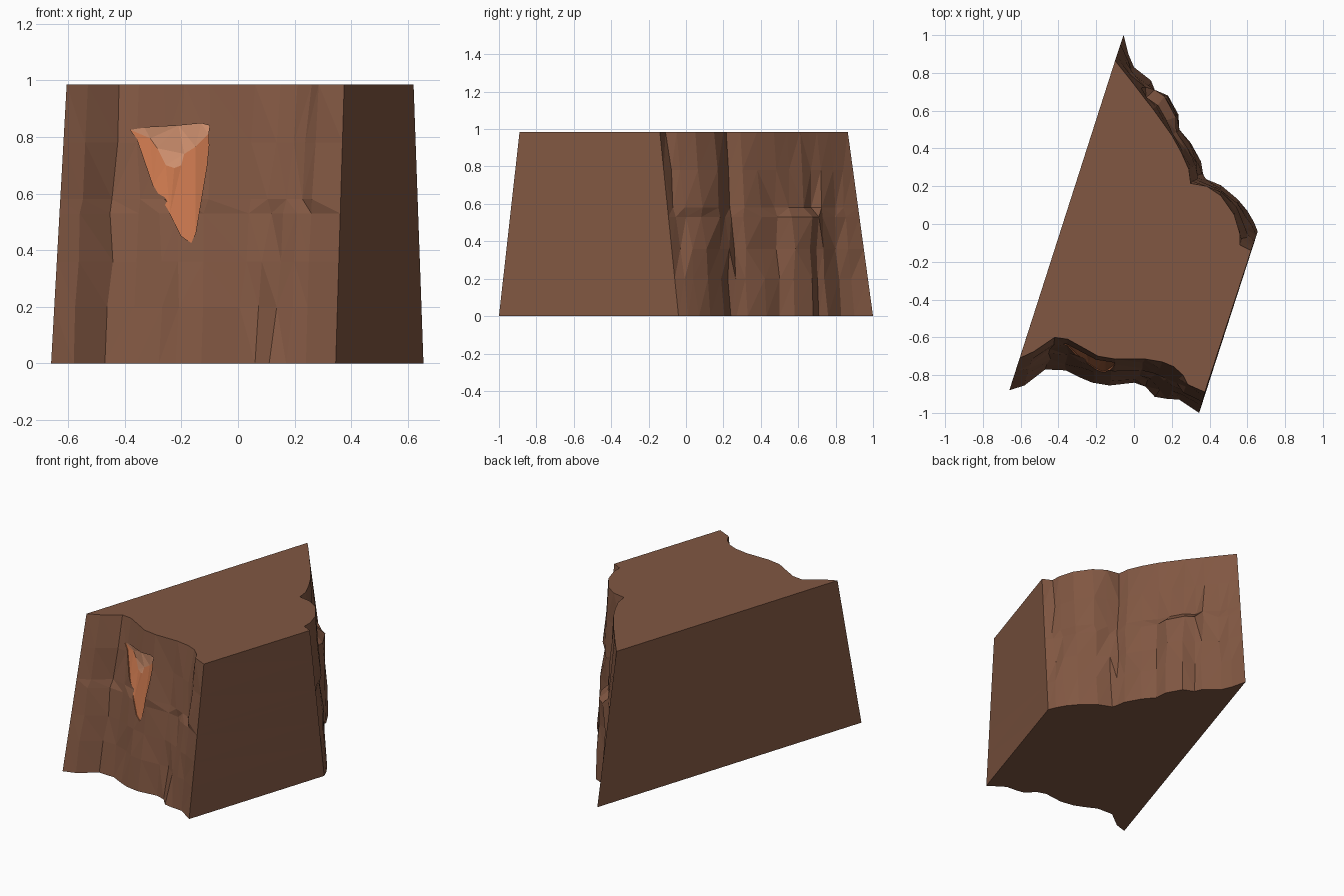
import bpy, bmesh, random
from mathutils import Vector
from mathutils.bvhtree import BVHTree

if "Cube" in bpy.data.objects:
    bpy.data.objects.remove(bpy.data.objects["Cube"])

random.seed(4)
H = 0.985


def material(name, rgb):
    m = bpy.data.materials.new(name)
    lin = [((c / 255 + 0.055) / 1.055) ** 2.4 for c in rgb]
    m.diffuse_color = (*lin, 1)
    m.use_nodes = True
    m.node_tree.nodes["Principled BSDF"].inputs["Base Color"].default_value = m.diffuse_color
    return m


MATS = [material("brown bark", (129, 87, 66)),
        material("orange wood", (198, 117, 76)),
        material("pale wood", (222, 155, 119))]


def make_object(name, bm):
    me = bpy.data.meshes.new(name)
    bm.to_mesh(me)
    for m in MATS:
        me.materials.append(m)
    ob = bpy.data.objects.new(name, me)
    bpy.context.collection.objects.link(ob)
    return ob


# Bark columns: bottom x, y then top x, y
FRONT = [(-.66, -.88, -.605, -.71), (-.58, -.855, -.53, -.675), (-.47, -.77, -.42, -.60),
         (-.36, -.775, -.35, -.61), (-.28, -.815, -.26, -.66), (-.22, -.84, -.19, -.70),
         (-.13, -.855, -.10, -.715), (0, -.84, .06, -.715), (.06, -.86, .15, -.73),
         (.11, -.915, .21, -.755), (.17, -.925, .26, -.80), (.24, -.93, .285, -.85),
         (.345, -1.0, .375, -.89)]
BACK = [(.655, -.04, .62, -.14), (.635, .01, .56, -.11), (.60, .07, .56, -.05),
        (.55, .13, .53, .05), (.46, .205, .46, .15), (.375, .24, .385, .20),
        (.365, .27, .30, .215), (.355, .33, .29, .29), (.30, .43, .25, .38),
        (.24, .50, .20, .47), (.235, .58, .15, .54), (.18, .68, .10, .61),
        (.11, .71, .06, .66), (.09, .76, .03, .70), (0, .83, -.02, .765),
        (-.03, .90, -.06, .815), (-.055, 1.0, -.10, .865)]
ROWS = [0, .2, .36, .53, .58, .78, H]

# Bark block: loft of the columns, straight sawn side walls between the bark sheets
bm = bmesh.new()
rings = []
for z in ROWS:
    ring = []
    for cols, is_back in ((FRONT, False), (BACK, True)):
        for i, (bx, by, tx, ty) in enumerate(cols):
            t = z / H
            if is_back and 10 <= i <= 12:          # broken ledge in the bark
                t = 0.3 * t if z < .55 else 0.75 + 0.25 * (t - .57) / .43
            x, y = bx + (tx - bx) * t, by + (ty - by) * t
            if 0 < i < len(cols) - 1 and 0 < z < H:
                x += random.uniform(-.010, .010)
                y += random.uniform(-.010, .010)
            ring.append(bm.verts.new((x, y, z)))
    rings.append(ring)
n = len(rings[0])
for a, b in zip(rings, rings[1:]):
    for i in range(n):
        j = (i + 1) % n
        bm.faces.new((a[i], a[j], b[j], b[i]))
bm.faces.new(rings[0][::-1])
bm.faces.new(rings[-1])
bmesh.ops.triangulate(bm, faces=bm.faces[:])
bmesh.ops.recalc_face_normals(bm, faces=bm.faces[:])
tree = BVHTree.FromBMesh(bm)
block = make_object("bark_block", bm)
bm.free()

# Branch scar: x, z, depth below the bark
TOP = [(-.38, .825, .006), (-.33, .833, .006), (-.21, .84, .008), (-.13, .848, .008), (-.10, .84, .006)]
MID = [(-.105, .81, .012), (-.15, .765, .035), (-.19, .74, .035), (-.20, .70, .035),
       (-.225, .69, .035), (-.255, .70, .035), (-.285, .76, .035), (-.31, .795, .025)]
LOW = [(-.355, .79, .006), (-.30, .63, .006), (-.24, .53, .006), (-.20, .45, .006),
       (-.165, .425, .004), (-.15, .46, .006), (-.11, .70, .006), (-.103, .77, .006)]

bm = bmesh.new()


def scar_vert(p):
    hit = tree.ray_cast(Vector((p[0], -2, p[1])), Vector((0, 1, 0)))[0]
    return bm.verts.new((p[0], hit.y + p[2], p[1]))


top, mid, low = ([scar_vert(p) for p in pts] for pts in (TOP, MID, LOW))
pale = bm.faces.new(top + mid)
orange = bm.faces.new([top[0]] + mid[::-1] + low[::-1])
pale.material_index, orange.material_index = 2, 1
# outer rim runs forward out of the bark to close the cutter
rim = top + [mid[0]] + low[::-1]
outer = [bm.verts.new((v.co.x, -1.3, v.co.z)) for v in rim]
for i in range(len(rim)):
    j = (i + 1) % len(rim)
    bm.faces.new((rim[i], rim[j], outer[j], outer[i])).material_index = 1
bm.faces.new(outer).material_index = 1
# pale face borders the rim at the top, orange fills the rest of the hollow
orange_verts = set(orange.verts)
bmesh.ops.delete(bm, geom=[orange], context='FACES_ONLY')
for f in [bm.faces.new([top[0]] + mid[::-1] + low[::-1])]:
    f.material_index = 1
bmesh.ops.triangulate(bm, faces=bm.faces[:])
bmesh.ops.recalc_face_normals(bm, faces=bm.faces[:])
cutter = make_object("scar_cutter", bm)
bm.free()
cutter.hide_render = True

mod = block.modifiers.new("scar", 'BOOLEAN')
mod.operation = 'DIFFERENCE'
mod.solver = 'EXACT'
mod.object = cutter
bpy.context.view_layer.objects.active = block
bpy.ops.object.modifier_apply(modifier=mod.name)
bpy.data.objects.remove(cutter)
